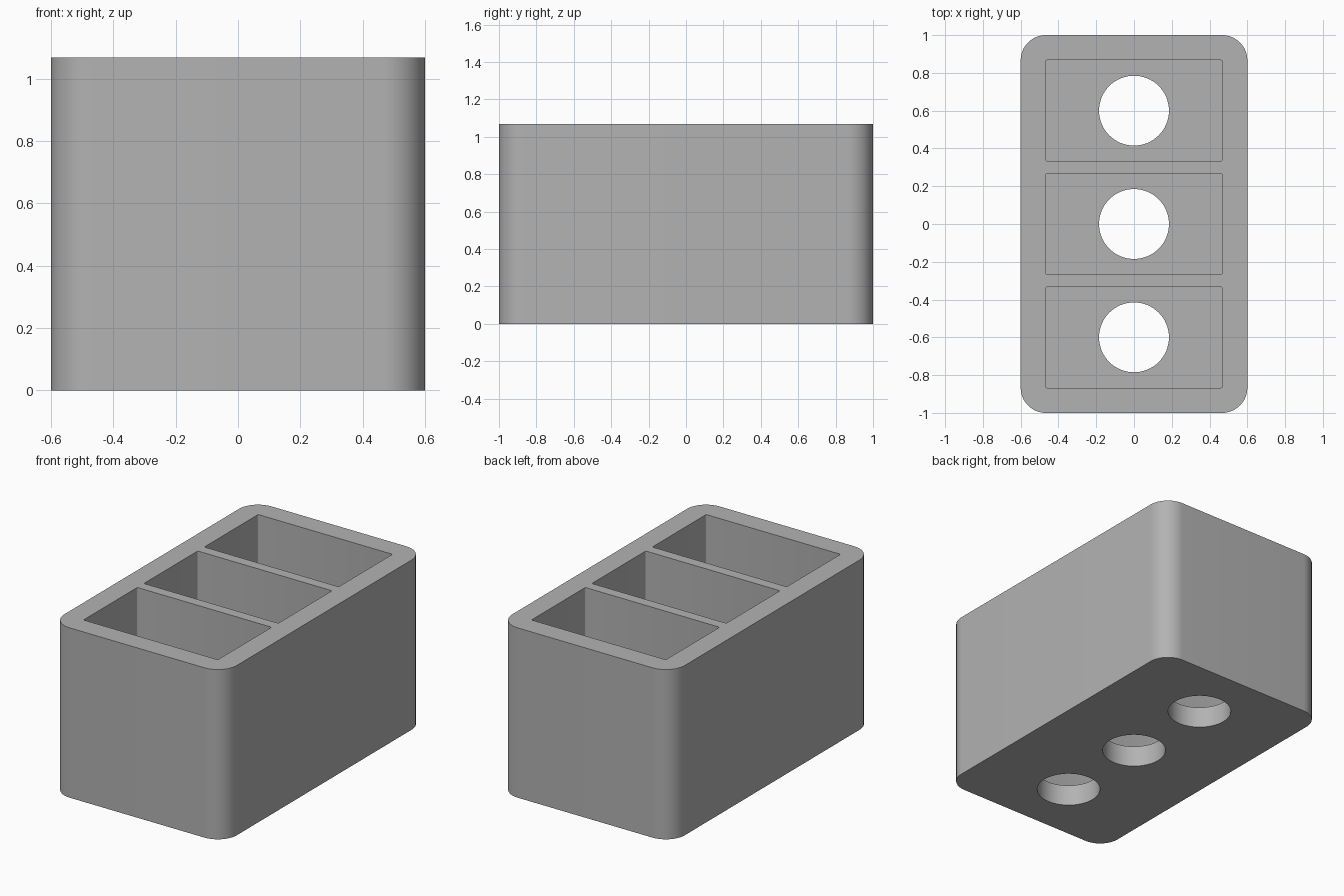
import bpy, bmesh, math
from mathutils import Matrix

if "Cube" in bpy.data.objects:
    bpy.data.objects.remove(bpy.data.objects["Cube"], do_unlink=True)

WIDTH, LENGTH, HEIGHT = 1.2, 2.0, 1.067
FLOOR = 0.133
PITCH = 0.6

grey = bpy.data.materials.new("grey plastic")
grey.use_nodes = True
color = (0.45, 0.45, 0.45, 1)
grey.diffuse_color = color
grey.node_tree.nodes["Principled BSDF"].inputs["Base Color"].default_value = color


def add_object(name, bm):
    mesh = bpy.data.meshes.new(name)
    bm.to_mesh(mesh)
    bm.free()
    mesh.materials.append(grey)
    obj = bpy.data.objects.new(name, mesh)
    bpy.context.collection.objects.link(obj)
    return obj


def rounded_box(name, size, bottom, y, radius, segments):
    """Box with its four upright edges rounded."""
    bm = bmesh.new()
    bmesh.ops.create_cube(bm, size=1)
    bmesh.ops.scale(bm, vec=size, verts=bm.verts)
    bmesh.ops.translate(bm, vec=(0, y, bottom + size[2] / 2), verts=bm.verts)
    upright = [e for e in bm.edges
               if abs(e.verts[0].co.z - e.verts[1].co.z) > 0.1]
    bmesh.ops.bevel(bm, geom=upright, offset=radius, segments=segments,
                    profile=0.5, affect='EDGES')
    return add_object(name, bm)


def cylinder(name, radius, y):
    bm = bmesh.new()
    bmesh.ops.create_cone(bm, cap_ends=True, segments=64, radius1=radius,
                          radius2=radius, depth=0.6,
                          matrix=Matrix.Translation((0, y, 0)))
    return add_object(name, bm)


# Solid block with rounded corners
block = rounded_box("compartment_block", (WIDTH, LENGTH, HEIGHT), 0, 0, 0.133, 16)

# Three pockets open at the top, each with a round hole through the floor
cutters = []
for i in (-1, 0, 1):
    cutters.append(rounded_box("pocket_cutter", (0.934, 0.534, HEIGHT),
                               FLOOR, i * PITCH, 0.007, 3))
    cutters.append(cylinder("hole_cutter", 0.185, i * PITCH))

bpy.ops.object.select_all(action='DESELECT')
bpy.context.view_layer.objects.active = block
block.select_set(True)
for cutter in cutters:
    cutter.hide_render = True
    cut = block.modifiers.new("cut", 'BOOLEAN')
    cut.operation = 'DIFFERENCE'
    cut.solver = 'EXACT'
    cut.object = cutter
    bpy.ops.object.modifier_apply(modifier=cut.name)
    bpy.data.objects.remove(cutter, do_unlink=True)

# Smooth corners and holes, crisp rims
bpy.ops.object.shade_smooth_by_angle(angle=math.radians(35))
